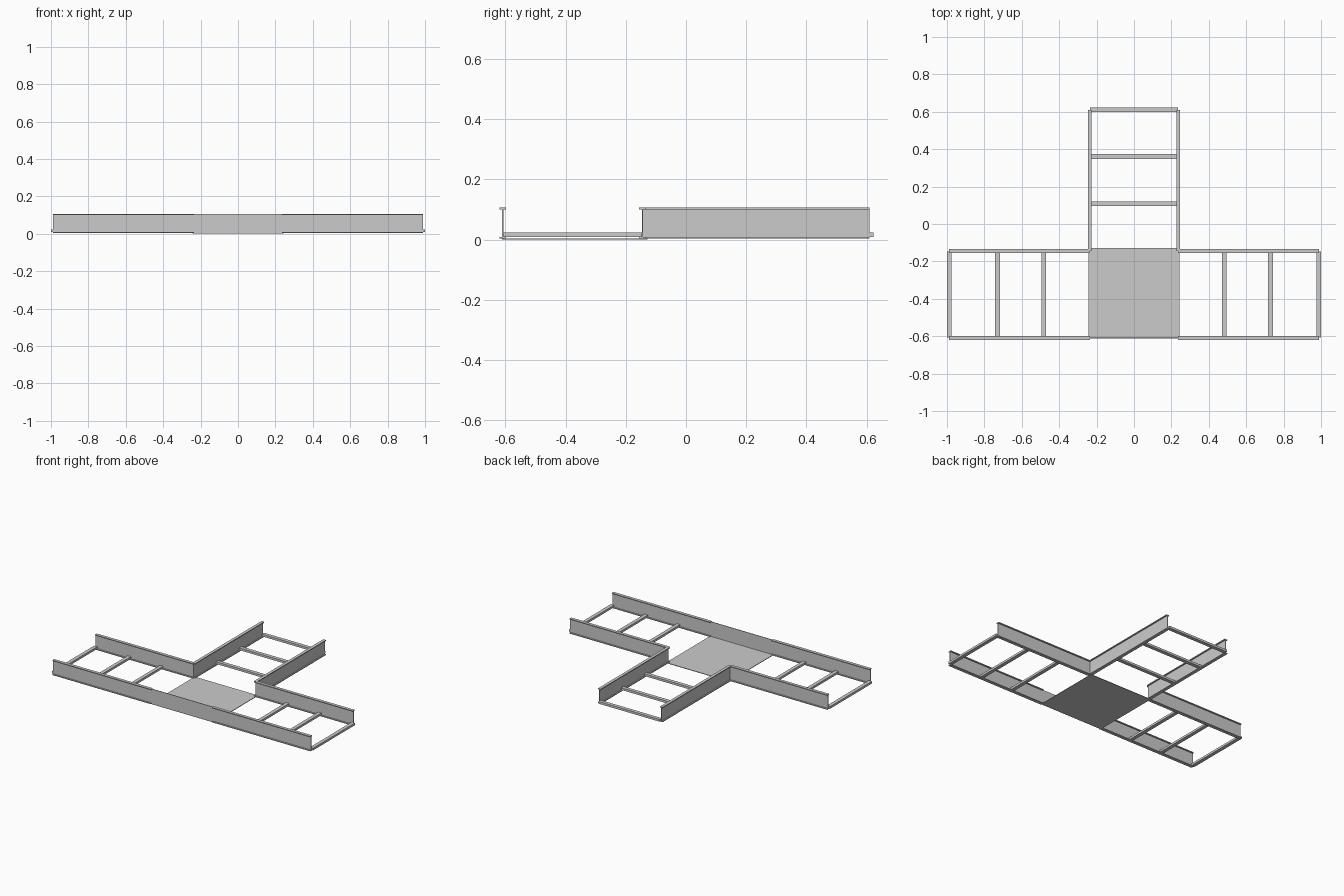
import bpy, bmesh
from mathutils import Vector

if "Cube" in bpy.data.objects:
    bpy.data.objects.remove(bpy.data.objects["Cube"])

FLANGE, WEB, LIP = 0.0105, 0.002, 0.006   # half widths and flange thickness
Z0, Z1 = 0.003, 0.106


def finish(name, bm):
    bmesh.ops.recalc_face_normals(bm, faces=bm.faces)
    mesh = bpy.data.meshes.new(name)
    bm.to_mesh(mesh)
    bm.free()
    ob = bpy.data.objects.new(name, mesh)
    bpy.context.collection.objects.link(ob)
    return ob


def extrude(name, profile, start, end):
    """Sweep a (side, height) profile along a straight horizontal path."""
    a, b = Vector((*start, 0)), Vector((*end, 0))
    d = (b - a).normalized()
    side = Vector((-d.y, d.x, 0))
    bm = bmesh.new()
    face = bm.faces.new([bm.verts.new(a + side * s + Vector((0, 0, z))) for s, z in profile])
    ret = bmesh.ops.extrude_face_region(bm, geom=[face])
    verts = [g for g in ret["geom"] if isinstance(g, bmesh.types.BMVert)]
    bmesh.ops.translate(bm, verts=verts, vec=b - a)
    return finish(name, bm)


# I-shaped rail section
half = [(WEB, Z0 + LIP), (FLANGE, Z0 + LIP), (FLANGE, Z0)]
half = half[::-1] + [(WEB, Z1 - LIP), (FLANGE, Z1 - LIP), (FLANGE, Z1)]
rail = half + [(-s, z) for s, z in reversed(half)]
# Rectangular rung section
rung = [(-0.0125, 0.008), (0.0125, 0.008), (0.0125, 0.023), (-0.0125, 0.023)]

FRONT, BACK, ARM = -0.609, -0.145, 0.2365

for label, s in (("left", -1), ("right", 1)):
    # Side rails of the cross run and of the branch
    extrude(f"front_rail_{label}", rail, (s * 0.235, FRONT), (s * 0.988, FRONT))
    extrude(f"back_rail_{label}", rail, (s * ARM, BACK), (s * 0.988, BACK))
    extrude(f"branch_rail_{label}", rail, (s * ARM, BACK), (s * ARM, 0.61))
    # Rungs of the cross run
    for i, x in enumerate((0.483, 0.73, 0.9875)):
        extrude(f"rung_{label}_{i + 1}", rung, (s * x, FRONT + 0.002), (s * x, BACK - 0.002))

# Rungs of the branch
for i, y in enumerate((0.109, 0.361, 0.61)):
    extrude(f"branch_rung_{i + 1}", rung, (-ARM + 0.002, y), (ARM - 0.002, y))

# Centre floor plate with its front upstand
floor = [(FRONT - 0.002, 0), (-0.128, 0), (-0.128, 0.004), (FRONT + 0.002, 0.004)]
extrude("floor_plate", floor, (-0.242, 0), (0.242, 0))
wall = [(FRONT - 0.002, 0.001), (FRONT + 0.002, 0.001), (FRONT + 0.002, Z1), (FRONT - 0.002, Z1)]
extrude("front_upstand", wall, (-0.236, 0), (0.236, 0))
